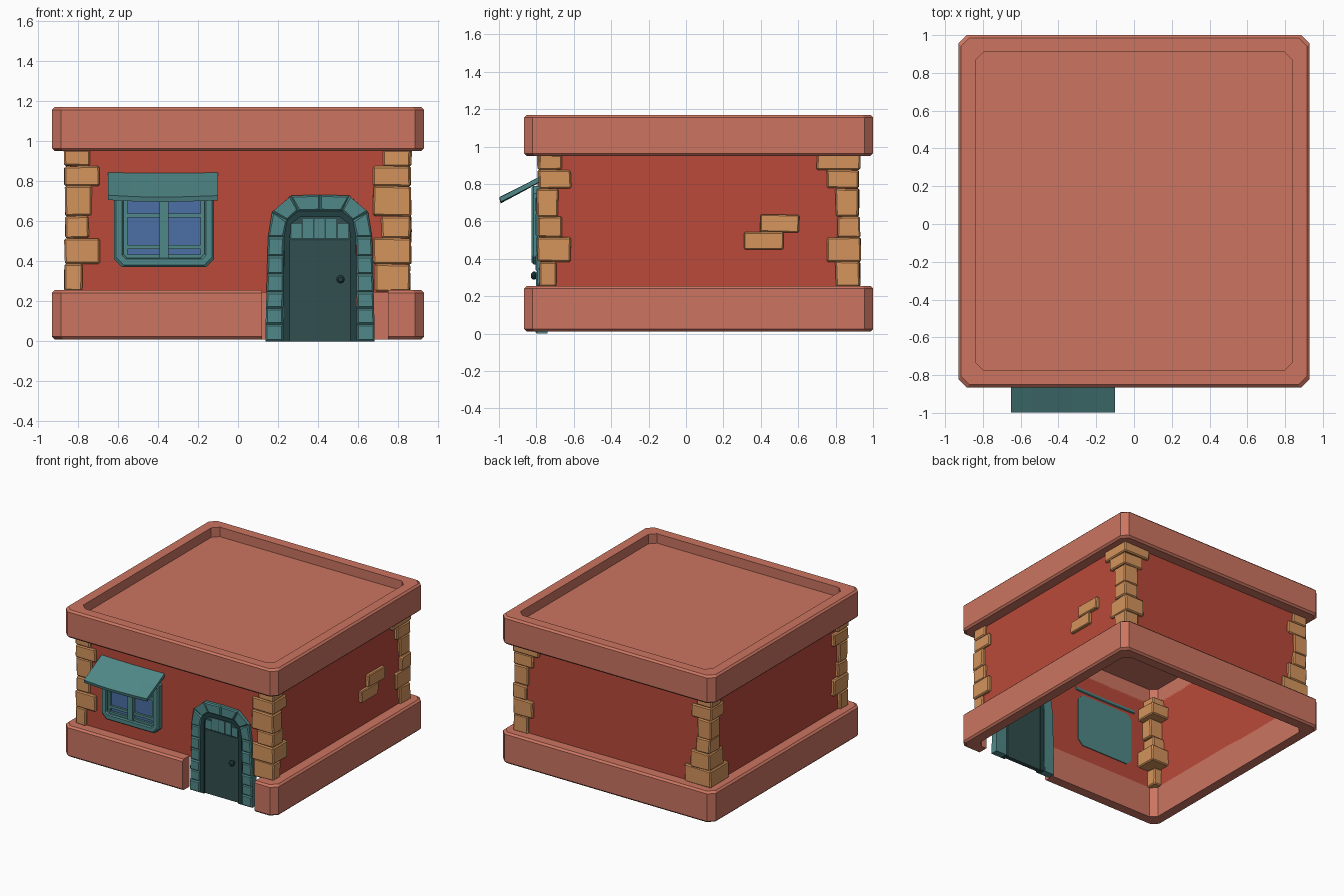
import bpy, bmesh, math, random
from mathutils import Vector

if "Cube" in bpy.data.objects:
    bpy.data.objects.remove(bpy.data.objects["Cube"])
random.seed(4)


def material(name, rgb):
    m = bpy.data.materials.new(name)
    lin = [(c / 255 / 12.92) if c < 10 else ((c / 255 + 0.055) / 1.055) ** 2.4 for c in rgb]
    m.diffuse_color = (*lin, 1)
    m.use_nodes = True
    m.node_tree.nodes["Principled BSDF"].inputs["Base Color"].default_value = m.diffuse_color
    return m


PINK = material("pink plaster", (204, 117, 97))
RED = material("red wall", (186, 74, 58))
STONE = material("tan stone", (212, 148, 92))
TEAL = material("teal", (80, 136, 136))
DARK = material("dark door", (50, 78, 78))
TRIM = material("door trim", (34, 64, 66))
GLASS = material("blue glass", (76, 110, 165))


def finish(name, bm, mat):
    bmesh.ops.recalc_face_normals(bm, faces=bm.faces[:])
    me = bpy.data.meshes.new(name)
    bm.to_mesh(me)
    bm.free()
    me.materials.append(mat)
    ob = bpy.data.objects.new(name, me)
    bpy.context.collection.objects.link(ob)
    return ob


def loft(name, loops, mat, wrap=False, close=True, cap=False):
    """Skin a list of point loops; wrap joins last loop to first."""
    bm = bmesh.new()
    rows = [[bm.verts.new(p) for p in lp] for lp in loops]
    n, m = len(rows), len(rows[0])
    for i in range(n if wrap else n - 1):
        a, b = rows[i], rows[(i + 1) % n]
        for j in range(m if close else m - 1):
            k = (j + 1) % m
            bm.faces.new((a[j], a[k], b[k], b[j]))
    if cap:
        bm.faces.new(rows[0])
        bm.faces.new(rows[-1])
    if wrap and not close:
        bm.faces.new([r[0] for r in rows])
        bm.faces.new([r[-1] for r in rows])
    return finish(name, bm, mat)


def oct_rect(hx, hy, c):
    return [(hx - c, -hy), (hx, -hy + c), (hx, hy - c), (hx - c, hy),
            (-hx + c, hy), (-hx, hy - c), (-hx, -hy + c), (-hx + c, -hy)]


def prism(name, pts, y0, y1, mat, inset=0.0):
    """Extrude an (x, z) outline from back y0 to front y1, with an optional front bevel."""
    c = sum((Vector(p) for p in pts), Vector((0, 0))) / len(pts)
    loops = [[(x, y0, z) for x, z in pts], [(x, y1 + inset, z) for x, z in pts]]
    if inset:
        def pull(v, mid):
            return v - math.copysign(min(inset, abs(v - mid)), v - mid)
        loops.append([(pull(x, c.x), y1, pull(z, c.y)) for x, z in pts])
    return loft(name, loops, mat, cap=True)


def box(name, x0, x1, y0, y1, z0, z1, mat, bevel=0.0, jitter=0.0):
    bm = bmesh.new()
    bmesh.ops.create_cube(bm, size=1)
    for v in bm.verts:
        v.co = [lo + (hi - lo) * (c + 0.5) + random.uniform(-jitter, jitter)
                for c, lo, hi in zip(v.co, (x0, y0, z0), (x1, y1, z1))]
    if bevel:
        bmesh.ops.bevel(bm, geom=bm.edges[:], offset=bevel, segments=1, affect='EDGES')
    return finish(name, bm, mat)


# Plan of the building
HX, HY, CY, W, B, C = 0.84, 0.8425, 0.0675, 0.09, 0.014, 0.045


def band_profile(z0, z1):
    return [(0, z0), (W - B, z0), (W, z0 + B), (W, z1 - B), (W - B, z1), (0, z1)]


def plan(o, z):
    return [(x, y + CY, z) for x, y in oct_rect(HX + o, HY + o, C)]


# Roof parapet and sunken roof deck
loft("roof_parapet", [plan(o, z) for o, z in band_profile(0.95, 1.17)], PINK, wrap=True)
loft("roof_deck", [plan(0, 1.075), plan(0, 1.095)], PINK, cap=True)

# Base band, open at the doorway
loft("base_band", [[(0.75, CY - HY - o, z)] + plan(o, z) + [(0.12, CY - HY - o, z)]
                   for o, z in band_profile(0.01, 0.255)], PINK, wrap=True, close=False)

# Wall shell
loft("walls", [[(x, y + CY, z) for x, y in ((HX, -HY), (HX, HY), (-HX, HY), (-HX, -HY))]
               for z in (0.245, 0.96)], RED)

# Corner stones: lengths along x and y from bottom to top
levels = [0.25, 0.385, 0.515, 0.625, 0.775, 0.875, 0.955]
front_y = [0.10, 0.18, 0.13, 0.11, 0.18, 0.13]
back = [0.13, 0.175, 0.12, 0.13, 0.175, 0.23]
corners = {(1, -1): ([0.18, 0.19, 0.15, 0.19, 0.19, 0.14], front_y),
           (-1, -1): ([0.09, 0.175, 0.12, 0.135, 0.175, 0.125], front_y),
           (1, 1): (back, back), (-1, 1): (back[::-1], back[::-1])}
for (sx, sy), (lx, ly) in corners.items():
    for i in range(6):
        ox = 0.866 + random.uniform(-0.01, 0.004)
        oy = 0.862 + random.uniform(-0.01, 0.004)
        xs = sorted((sx * ox, sx * (0.866 - lx[i])))
        ys = sorted((CY + sy * oy, CY + sy * (0.862 - ly[i])))
        box("corner_stone", *xs, *ys, levels[i], levels[i + 1], STONE, 0.008, 0.003)

# Loose stones on the right wall
box("wall_stone_low", 0.82, 0.866, 0.31, 0.52, 0.45, 0.54, STONE, 0.006, 0.003)
box("wall_stone_high", 0.82, 0.866, 0.395, 0.605, 0.543, 0.635, STONE, 0.006, 0.003)

# Door arch stones and inner trim, mirrored about the door axis
DX = 0.41
outer = [(0.273, 0), (0.272, 0.085), (0.27, 0.165), (0.268, 0.245), (0.265, 0.335),
         (0.263, 0.425), (0.26, 0.52), (0.24, 0.645), (0.145, 0.728), (0, 0.732)]
inner = [(0.185, 0), (0.184, 0.085), (0.184, 0.165), (0.183, 0.245), (0.183, 0.335),
         (0.182, 0.425), (0.18, 0.52), (0.165, 0.605), (0.11, 0.65), (0, 0.652)]
trim = [(0.15, z) for _, z in inner[:6]] + [(0.15, 0.52), (0.146, 0.585), (0.10, 0.62), (0, 0.622)]
for s in (-1, 1):
    def at(p):
        return (DX + s * p[0], p[1])
    for i in range(9):
        prism("arch_stone", [at(outer[i]), at(outer[i + 1]), at(inner[i + 1]), at(inner[i])],
              -0.74, -0.805 + 0.004 * (i % 2), TEAL, 0.008)
    for i in (0, 6, 7, 8):
        j = 6 if i == 0 else i + 1
        prism("door_trim", [at(inner[i]), at(inner[j]), at(trim[j]), at(trim[i])],
              -0.745, -0.797, TRIM)

# Door leaf, transom panes and knob
side = [trim[0]] + trim[6:9]
leaf = [(DX + x, z) for x, z in side] + [(DX - x, z) for x, z in side[::-1]]
prism("door_leaf", leaf, -0.75, -0.783, DARK)
for i in range(5):
    x0 = DX - 0.142 + i * 0.0576
    top = 0.585 if i in (0, 4) else 0.612
    box("transom_pane", x0, x0 + 0.05, -0.788, -0.78, 0.515, top, TEAL)
box("transom_rail", DX - 0.15, DX + 0.15, -0.79, -0.78, 0.503, 0.514, TRIM)
ring = [(math.cos(a * math.pi / 4), math.sin(a * math.pi / 4)) for a in range(8)]
loft("door_knob", [[(0.512 + r * c, y, 0.31 + r * s) for c, s in ring]
                   for r, y in ((0.012, -0.78), (0.012, -0.80), (0.022, -0.806),
                                (0.022, -0.818), (0.012, -0.828))], TRIM, cap=True)

# Window frame, backing, glass and glazing bars
WX, WZ = -0.37, 0.58


def win(hx, hz, c, y):
    return [(WX + x, y, WZ + z) for x, z in oct_rect(hx, hz, c)]


loft("window_frame", [win(0.25, 0.21, 0.04, -0.768), win(0.25, 0.21, 0.04, -0.815),
                      win(0.24, 0.20, 0.04, -0.825), win(0.21, 0.17, 0.02, -0.825),
                      win(0.203, 0.163, 0.02, -0.815), win(0.203, 0.163, 0.02, -0.768)],
     TEAL, wrap=True)
loft("window_back", [win(0.245, 0.205, 0.04, -0.768), win(0.245, 0.205, 0.04, -0.778)],
     TEAL, cap=True)
box("window_glass", WX - 0.2, WX + 0.2, -0.788, -0.777, WZ - 0.16, WZ + 0.16, GLASS)
box("window_mullion", WX - 0.022, WX + 0.022, -0.818, -0.78, WZ - 0.163, WZ + 0.163, TEAL)
for s in (-1, 1):
    a, b = sorted((WX + s * 0.183, WX + s * 0.205))
    box("sash_stile", a, b, -0.805, -0.78, WZ - 0.16, WZ + 0.16, TEAL)
for z in (0.424, 0.47, 0.628):
    box("glazing_bar", WX - 0.203, WX + 0.203, -0.805, -0.78, z - 0.01, z + 0.01, TEAL)

# Cloth awning with a slightly uneven hem
sag = [0.006, 0.0, -0.004, -0.003, 0.0, 0.004]
rows = []
for y, z, k in ((-0.772, 0.843, 0.4), (-0.87, 0.79, 0.6), (-0.997, 0.724, 1.0)):
    top = [(-0.65 + 0.11 * i, y, z + k * sag[i]) for i in range(6)]
    low = [(x, y + 0.006, q - 0.024) for x, y, q in top[::-1]]
    rows.append(top + low)
bm = bmesh.new()
vs = [[bm.verts.new(p) for p in r] for r in rows]
for a, b in zip(vs, vs[1:]):
    for j in range(12):
        bm.faces.new((a[j], a[(j + 1) % 12], b[(j + 1) % 12], b[j]))
for r in (vs[0], vs[-1]):
    for j in range(5):
        bm.faces.new((r[j], r[j + 1], r[10 - j], r[11 - j]))
finish("awning", bm, TEAL)
